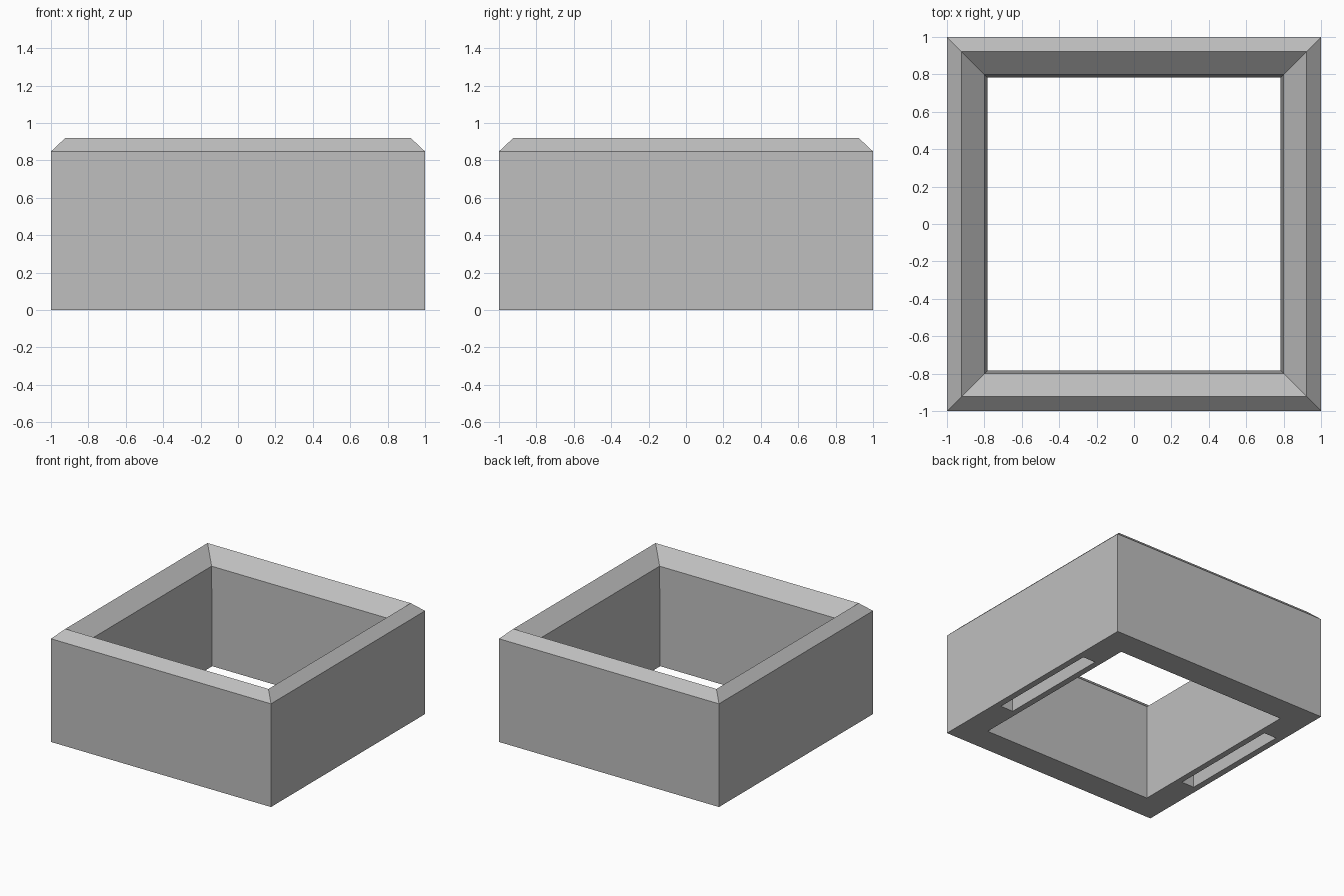
import bpy
import bmesh

if "Cube" in bpy.data.objects:
    bpy.data.objects.remove(bpy.data.objects["Cube"], do_unlink=True)

# Single plain grey
GREY = (0.52, 0.52, 0.52, 1.0)
grey = bpy.data.materials.new("grey")
grey.use_nodes = True
grey.diffuse_color = GREY
grey.node_tree.nodes["Principled BSDF"].inputs["Base Color"].default_value = GREY


def make_object(name, bm):
    bmesh.ops.recalc_face_normals(bm, faces=bm.faces)
    mesh = bpy.data.meshes.new(name)
    bm.to_mesh(mesh)
    bm.free()
    mesh.materials.append(grey)
    obj = bpy.data.objects.new(name, mesh)
    bpy.context.collection.objects.link(obj)
    return obj


# Wall cross-section swept round a square: half-width, height
PROFILE = [(1.0, 0.0), (1.0, 0.848), (0.923, 0.92), (0.8, 0.81), (0.782, 0.0)]
CORNERS = [(-1, -1), (1, -1), (1, 1), (-1, 1)]

bm = bmesh.new()
rings = [[bm.verts.new((r * x, r * y, z)) for x, y in CORNERS] for r, z in PROFILE]
for i, lower in enumerate(rings):
    upper = rings[(i + 1) % len(rings)]
    for j in range(4):
        k = (j + 1) % 4
        bm.faces.new((lower[j], lower[k], upper[k], upper[j]))
frame = make_object("square_frame", bm)

# Long slots sunk into the underside of the two side walls
SLOT_WIDTH, SLOT_LENGTH, SLOT_DEPTH = 0.115, 0.965, 0.2
bm = bmesh.new()
for side in (-1, 1):
    verts = bmesh.ops.create_cube(bm, size=1)["verts"]
    bmesh.ops.scale(bm, verts=verts, vec=(SLOT_WIDTH, SLOT_LENGTH, 2 * SLOT_DEPTH))
    bmesh.ops.translate(bm, verts=verts, vec=(side * 0.89, 0.053, 0))
cutter = make_object("slot_cutter", bm)
cutter.hide_render = True

cut = frame.modifiers.new("slots", "BOOLEAN")
cut.operation = "DIFFERENCE"
cut.solver = "EXACT"
cut.object = cutter
bpy.context.view_layer.objects.active = frame
bpy.ops.object.modifier_apply(modifier=cut.name)
bpy.data.objects.remove(cutter, do_unlink=True)
